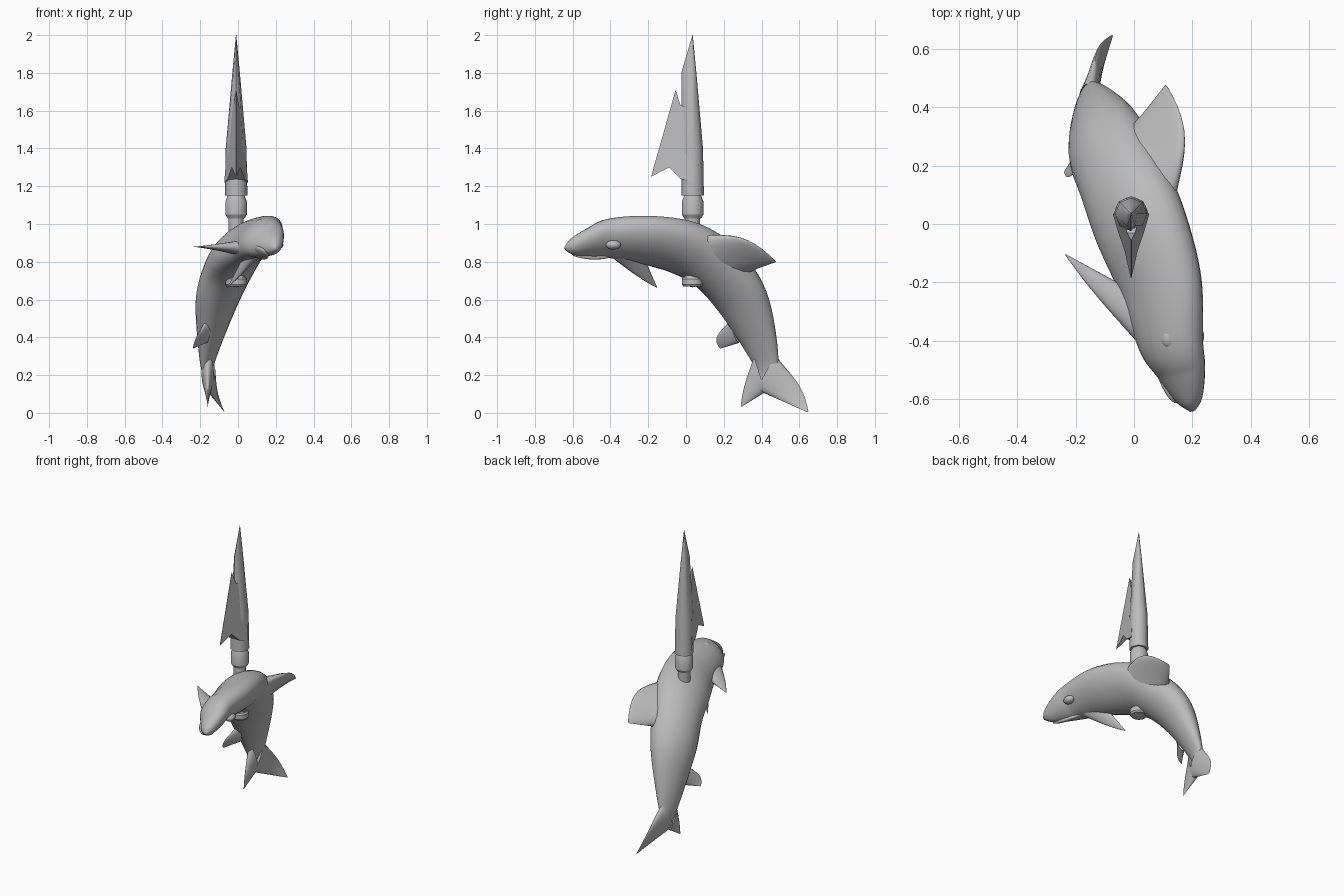
import bpy, bmesh, math
from mathutils import Vector

if "Cube" in bpy.data.objects:
    bpy.data.objects.remove(bpy.data.objects["Cube"])

tone = (.5, .5, .5, 1)
grey = bpy.data.materials.new("stone_grey")
grey.use_nodes = True
grey.diffuse_color = tone
grey.node_tree.nodes["Principled BSDF"].inputs["Base Color"].default_value = tone


def finish(name, bm, angle):
    """Turn a bmesh into a grey object, smooth below the given edge angle."""
    bmesh.ops.recalc_face_normals(bm, faces=bm.faces)
    mesh = bpy.data.meshes.new(name)
    bm.to_mesh(mesh)
    bm.free()
    mesh.materials.append(grey)
    part = bpy.data.objects.new(name, mesh)
    bpy.context.collection.objects.link(part)
    bpy.ops.object.select_all(action='DESELECT')
    part.select_set(True)
    bpy.context.view_layer.objects.active = part
    bpy.ops.object.shade_smooth_by_angle(angle=math.radians(angle))
    return part


def skin(name, loops, angle):
    """Bridge equal loops of points and cap both ends."""
    bm = bmesh.new()
    rings = [[bm.verts.new(point) for point in loop] for loop in loops]
    count = len(rings[0])
    for lower, upper in zip(rings, rings[1:]):
        for i in range(count):
            j = (i + 1) % count
            bm.faces.new((lower[i], lower[j], upper[j], upper[i]))
    bm.faces.new(rings[0])
    bm.faces.new(rings[-1])
    return finish(name, bm, angle)


def oval(centre, major, minor, count=24):
    angles = [math.tau * i / count for i in range(count)]
    return [centre + major * math.cos(a) + minor * math.sin(a) for a in angles]


def blob(name, location, radii, turn=(0, 0, 0)):
    """Smooth ellipsoid."""
    bm = bmesh.new()
    bmesh.ops.create_uvsphere(bm, u_segments=24, v_segments=16, radius=1)
    bmesh.ops.scale(bm, vec=radii, verts=bm.verts)
    part = finish(name, bm, 60)
    part.location = location
    part.rotation_euler = turn


def smooth_path(keys, steps):
    """Flowing curve through every key vector."""
    path = []
    last = len(keys) - 1
    for i in range(last):
        start, end = keys[i], keys[i + 1]
        leave = (end - keys[max(i - 1, 0)]) / 2
        arrive = (keys[min(i + 2, last)] - start) / 2
        for step in range(steps):
            t = step / steps
            ease = t * t * (3 - 2 * t)
            path.append(start + (end - start) * ease + leave * t * (1 - t) ** 2
                        - arrive * t * t * (1 - t))
    return path + [keys[-1]]


def body(name, keys):
    """Loft along a spine whose back direction rolls from head to tail."""
    spine = smooth_path([Vector(centre) for centre, size in keys], 8)
    sizes = smooth_path([Vector(size) for centre, size in keys], 8)
    last = len(spine) - 1
    head_up, tail_up = Vector((.75, 0, .66)), Vector((.2, 1, 0))
    loops = []
    for i, (centre, size) in enumerate(zip(spine, sizes)):
        u = i / last
        along = (spine[min(i + 1, last)] - spine[max(i - 1, 0)]).normalized()
        up = head_up.lerp(tail_up, u * u)
        up = (up - along * up.dot(along)).normalized()
        loops.append(oval(centre, up * size.x, along.cross(up) * size.y))
    skin(name, loops, 70)


def fin(name, lead, trail, tip, bulge):
    """Swept blade from a root chord to a tip, its leading edge bulged out."""
    lead, trail, tip, bulge = map(Vector, (lead, trail, tip, bulge))
    chord = lead - trail
    normal = chord.cross(tip - trail).normalized()
    thickness = chord.length / 6
    steps = 12
    loops = []
    for step in range(steps):
        t = step / steps
        front = lead.lerp(tip, t) + bulge * math.sin(math.pi * t ** 1.4)
        back = trail.lerp(tip, t)
        loops.append(oval((front + back) / 2, (front - back) / 2,
                          normal * thickness * (1 - t) ** 1.3, 16))
    # Round the blade off just short of the tip
    loops.append([tip.lerp(point, .3) for point in loops[-1]])
    skin(name, loops, 70)


# Curved body: spine points, each with half height and half width
body("body", [
    ((.2, -.64, .87), (.01, .01)),
    ((.19, -.6, .88), (.05, .04)),
    ((.16, -.5, .905), (.1, .065)),
    ((.125, -.4, .925), (.13, .085)),
    ((.09, -.2, .915), (.165, .1)),
    ((.02, 0, .87), (.18, .115)),
    ((-.045, .16, .77), (.165, .12)),
    ((-.11, .3, .59), (.15, .1)),
    ((-.16, .42, .28), (.075, .035)),
    ((-.16, .42, .14), (.03, .01))])

# Lower jaw and eyes follow the roll of the head
blob("lower_jaw", (.11, -.49, .85), (.05, .13, .02), (0, math.pi / 4, .3))
blob("right_eye", (.12, -.39, .995), (.03, .04, .03))
blob("left_eye", (.21, -.385, .89), (.03, .04, .025))

# Fins: leading root, trailing root, tip and bulge
fin("dorsal_fin", (.12, 0, .94), (0, .34, .75), (.11, .48, .8), (.06, 0, .07))
fin("right_pectoral_fin", (.05, -.45, .88), (-.02, -.22, .87), (-.24, -.1, .88), (-.01, 0, 0))
fin("left_pectoral_fin", (.11, -.43, .85), (.05, -.23, .84), (-.06, -.15, .66), (0, 0, -.01))
fin("anal_fin", (-.16, .24, .5), (-.17, .28, .37), (-.24, .18, .34), (-.01, -.04, 0))
fin("upper_tail_lobe", (-.15, .48, .3), (-.16, .38, .12), (-.07, .65, 0), (-.02, .02, .02))
fin("lower_tail_lobe", (-.16, .36, .3), (-.16, .42, .11), (-.16, .29, .03), (0, -.01, 0))

# Spear axis
axis = Vector((-.01, .035, 0))
across, deep, up = Vector((1, 0, 0)), Vector((0, 1, 0)), Vector((0, 0, 1))


def turned(name, profile):
    """Round part on the spear axis from radius and height pairs."""
    skin(name, [oval(axis + up * z, across * r, deep * r) for r, z in profile], 25)


turned("shaft", [(.04, .7), (.04, 1.16)])
turned("collar", [(.045, 1.03), (.057, 1.05), (.057, 1.12), (.045, 1.15)])
turned("pommel_disc", [(.05, .67), (.057, .68), (.057, .71), (.05, .72)])
blob("pommel_dome", axis + up * .71, (.045, .045, .045))

# Spearhead with a deeper keel at the front
loops = []
for z, radius, keel in [(1.15, .06, .06), (1.4, .055, .06), (1.8, .02, .06), (2, .001, .001)]:
    ring = oval(Vector(), across * radius, deep, 8)
    for point in ring:
        point.y *= radius if point.y > 0 else keel
    loops.append([axis + up * z + point for point in ring])
skin("spearhead", loops, 50)

# Barb: a wedge that thins evenly towards its sharp outer edge
outline = [(-.03, 1.63), (-.055, 1.71), (-.185, 1.25), (-.09, 1.3),
           (-.03, 1.24), (.035, 1.22), (.035, 1.6)]
outer = Vector(outline[2])
slope = Vector(outline[1]) - outer
faces = []
for sign in (-1, 1):
    face = []
    for y, z in outline:
        inset = y - outer.x - (z - outer.y) * slope.x / slope.y
        face.append(Vector((axis.x + sign * (inset * .27 + .001), y, z)))
    faces.append(face)
skin("spear_barb", faces, 30)
